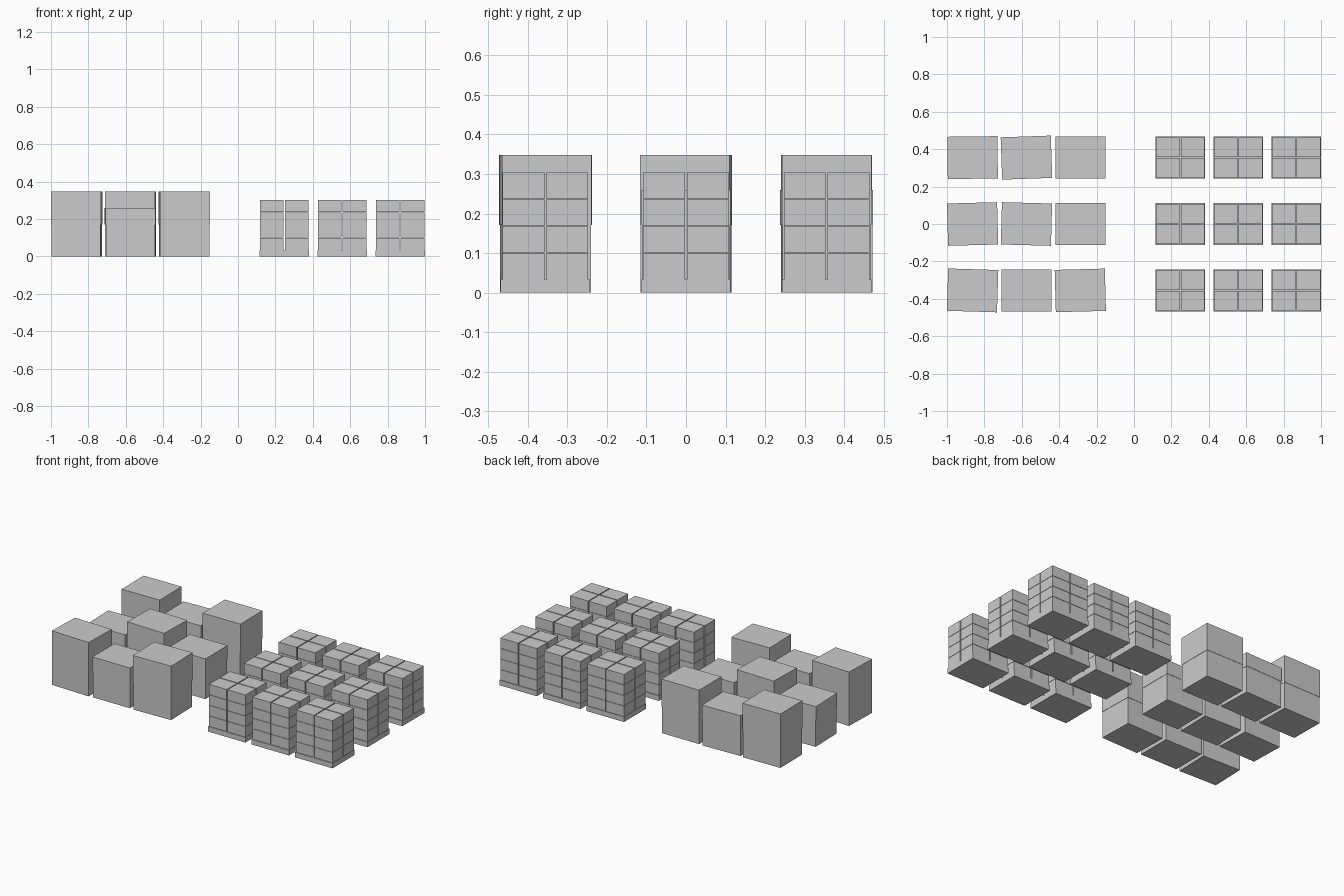
import bpy
import bmesh
from math import radians
from mathutils import Matrix, Vector

cube = bpy.data.objects.get("Cube")
if cube:
    bpy.data.objects.remove(cube, do_unlink=True)

grey = bpy.data.materials.new("light grey")
grey.use_nodes = True
grey.diffuse_color = (0.6, 0.6, 0.6, 1)
grey.node_tree.nodes["Principled BSDF"].inputs["Base Color"].default_value = grey.diffuse_color


def add_box(bm, x, y, bottom, width, depth, top):
    """Add a box between two heights, centred on x and y."""
    place = Matrix.Translation(Vector((x, y, (bottom + top) / 2)))
    size = Matrix.Diagonal((width, depth, top - bottom, 1))
    bmesh.ops.create_cube(bm, size=1, matrix=place @ size)


def make_object(name, bm, x, y, turn=0):
    mesh = bpy.data.meshes.new(name)
    bm.to_mesh(mesh)
    bm.free()
    mesh.materials.append(grey)
    obj = bpy.data.objects.new(name, mesh)
    obj.location = (x, y, 0)
    obj.rotation_euler.z = radians(turn)
    bpy.context.collection.objects.link(obj)
    return obj


rows = (-0.355, 0, 0.355)

# Plain crates: alternating tall and short, each turned a little,
# with the upper part slightly wider than the lower one
turns = ((-1.8, 0, 1.5), (1.5, -1.5, 0), (0.7, 2, 0))
for r, y in enumerate(rows):
    for c, x in enumerate((-0.863, -0.575, -0.287)):
        height = 0.348 if (r + c) % 2 == 0 else 0.26
        lower = bmesh.new()
        add_box(lower, 0, 0, 0, 0.264, 0.222, 0.171)
        make_object("crate_lower", lower, x, y, turns[r][c])
        upper = bmesh.new()
        add_box(upper, 0, 0, 0.171, 0.268, 0.226, height)
        make_object("crate_upper", upper, x, y, turns[r][c])

# Loaded pallets: a base slab carrying four layers of four cartons
layer = 0.068
for y in rows:
    for x in (0.247, 0.557, 0.867):
        base = bmesh.new()
        add_box(base, 0, 0, 0, 0.266, 0.226, 0.033)
        make_object("pallet_base", base, x, y)
        cartons = bmesh.new()
        for level in range(4):
            bottom = 0.033 + level * layer
            for sx in (-1, 1):
                for sy in (-1, 1):
                    add_box(cartons, sx * 0.0665, sy * 0.0555, bottom,
                            0.127, 0.105, bottom + layer - 0.002)
        make_object("carton_stack", cartons, x, y)
